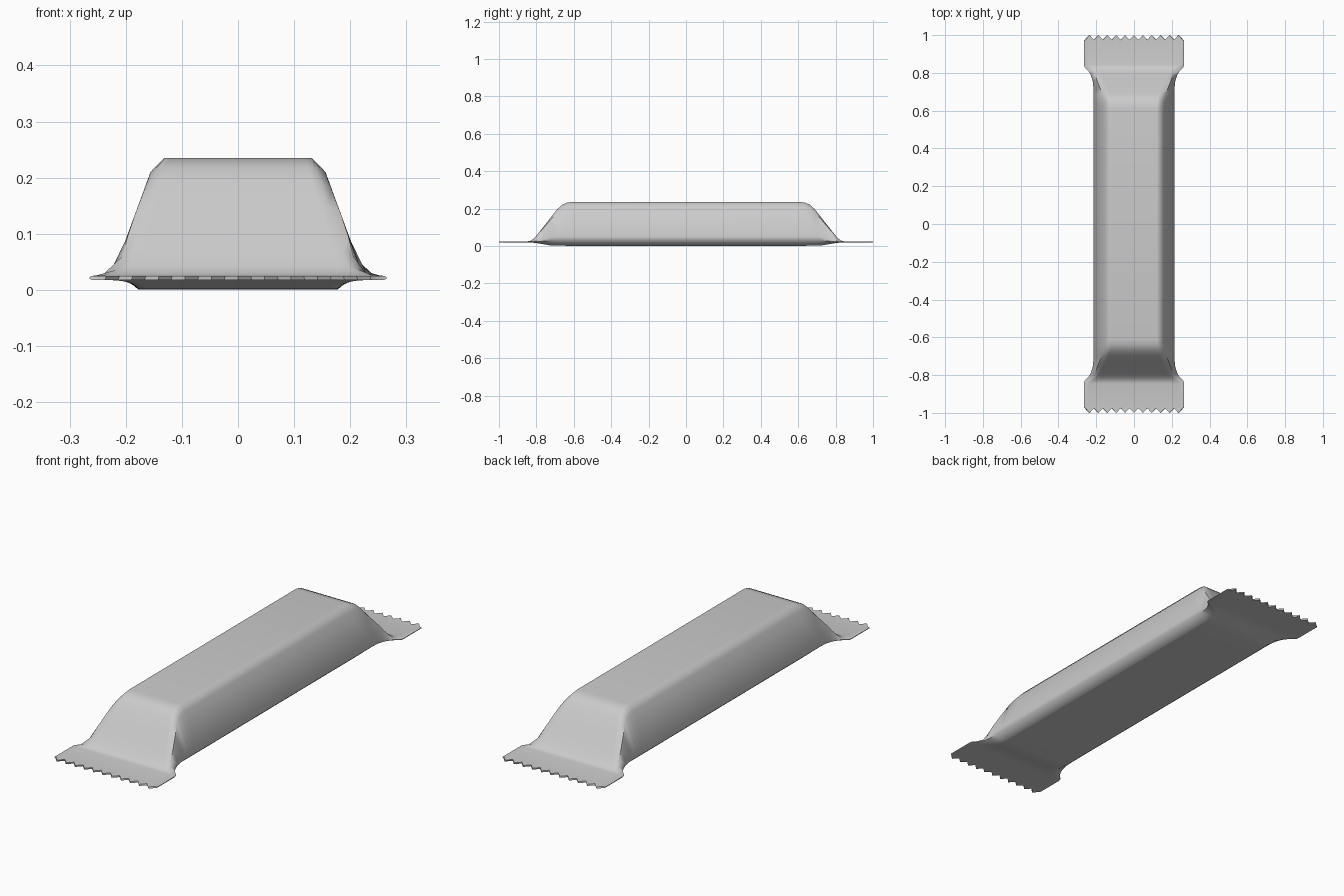
import bpy, bmesh, math

if "Cube" in bpy.data.objects:
    bpy.data.objects.remove(bpy.data.objects["Cube"])

N = 22  # columns across the top: two per tooth of the crimped edge

# Half-length stations: y, then (x, z) of top edge, shoulder, wall foot, lower side, bottom edge
STATIONS = [
    (0.610, (.132, .235), (.156, .210), (.214, .052), (.212, .030), (.178, .001)),
    (0.640, (.133, .231), (.157, .206), (.214, .052), (.212, .030), (.178, .001)),
    (0.665, (.137, .219), (.160, .197), (.214, .052), (.212, .030), (.178, .002)),
    (0.690, (.145, .195), (.167, .179), (.214, .051), (.212, .030), (.178, .002)),
    (0.725, (.160, .150), (.182, .139), (.215, .047), (.213, .029), (.178, .003)),
    (0.760, (.176, .106), (.196, .098), (.219, .037), (.217, .026), (.183, .009)),
    (0.790, (.187, .068), (.205, .061), (.229, .029), (.228, .023), (.195, .014)),
    (0.812, (.197, .041), (.213, .037), (.243, .025), (.243, .021), (.215, .017)),
    (0.830, (.225, .028), (.240, .026), (.262, .023), (.262, .020), (.245, .018)),
    (0.845, (.258, .025), (.261, .025), (.265, .023), (.265, .020), (.261, .018)),
    (0.975, (.258, .025), (.261, .025), (.265, .023), (.265, .020), (.261, .018)),
]


def ring(bm, station, sign):
    """One closed cross-section; the last station gets a zigzag edge."""
    y, top, shoulder, wall, low, bottom = station
    crimp = 0.025 if y > 0.9 else 0

    def row(half, z):
        return [(half * (2 * i / N - 1), sign * (y + crimp * (i % 2)), z) for i in range(N + 1)]

    side = [(x, sign * y, z) for x, z in (shoulder, wall, low)]
    pts = row(*top) + side + row(*bottom)[::-1]
    pts += [(-x, yy, z) for x, yy, z in side[::-1]]
    return [bm.verts.new(p) for p in pts]


# Wrapper skin lofted from one crimped end to the other
bm = bmesh.new()
rings = [ring(bm, s, -1) for s in reversed(STATIONS)] + [ring(bm, s, 1) for s in STATIONS]
count = len(rings[0])
for a, b in zip(rings, rings[1:]):
    for i in range(count):
        j = (i + 1) % count
        bm.faces.new((a[i], a[j], b[j], b[i]))

# Thin zigzag end faces
for r in (rings[0], rings[-1]):
    under = r[N + 4:2 * N + 5][::-1]
    for i in range(N):
        bm.faces.new((r[i], r[i + 1], under[i + 1], under[i]))
    bm.faces.new(r[N:N + 5])
    bm.faces.new(r[2 * N + 4:] + [r[0]])

bmesh.ops.recalc_face_normals(bm, faces=bm.faces)
mesh = bpy.data.meshes.new("bar_wrapper")
bm.to_mesh(mesh)
bm.free()
wrapper = bpy.data.objects.new("bar_wrapper", mesh)
bpy.context.collection.objects.link(wrapper)
bpy.context.view_layer.objects.active = wrapper
wrapper.select_set(True)
bpy.ops.object.shade_smooth_by_angle(angle=math.radians(50))
